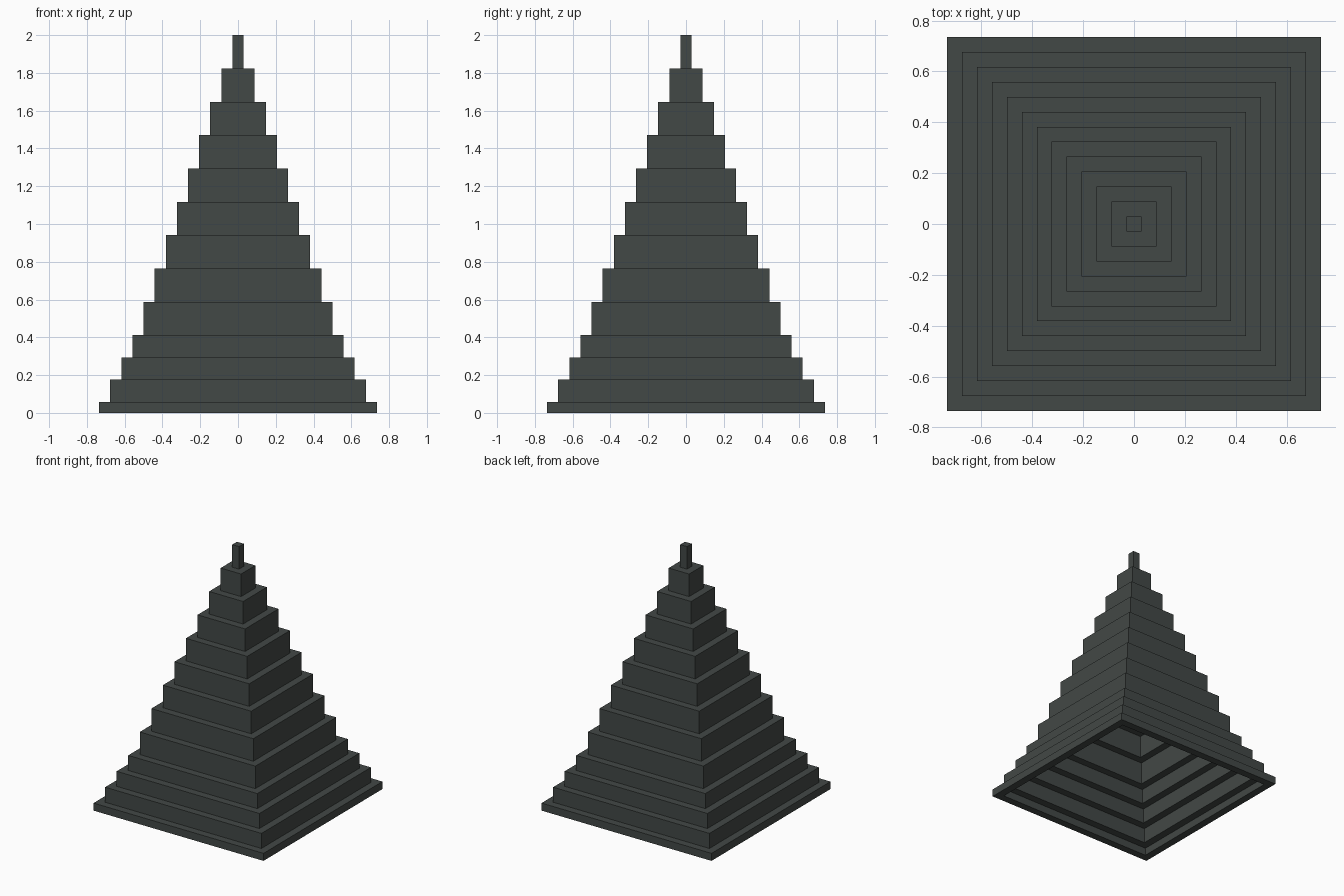
import bpy
import bmesh

cube = bpy.data.objects.get("Cube")
if cube:
    bpy.data.objects.remove(cube, do_unlink=True)

UNIT = 2 / 34                          # one step width; the tower is 34 steps tall
HEIGHTS = [1, 2, 2, 2] + [3] * 9       # tier heights in steps, bottom to top

slate = bpy.data.materials.new("dark_slate")
slate.use_nodes = True
color = (0.055, 0.065, 0.061, 1)
slate.diffuse_color = color
slate.node_tree.nodes["Principled BSDF"].inputs["Base Color"].default_value = color


def ring(bm, half, z):
    corners = [(-1, -1), (1, -1), (1, 1), (-1, 1)]
    return [bm.verts.new((x * half, y * half, z)) for x, y in corners]


def bridge(bm, a, b):
    for i in range(4):
        j = (i + 1) % 4
        bm.faces.new((a[i], a[j], b[j], b[i]))


def add_tier(name, outer, inner, z0, z1):
    """Square frame one step thick, or a solid post when inner is zero."""
    bm = bmesh.new()
    low, high = ring(bm, outer, z0), ring(bm, outer, z1)
    bridge(bm, low, high)
    if inner > 0:
        inner_low, inner_high = ring(bm, inner, z0), ring(bm, inner, z1)
        bridge(bm, high, inner_high)
        bridge(bm, inner_high, inner_low)
        bridge(bm, inner_low, low)
    else:
        bm.faces.new(high)
        bm.faces.new(low[::-1])
    bmesh.ops.recalc_face_normals(bm, faces=bm.faces)
    mesh = bpy.data.meshes.new(name)
    bm.to_mesh(mesh)
    bm.free()
    mesh.materials.append(slate)
    bpy.context.collection.objects.link(bpy.data.objects.new(name, mesh))


# Hollow stepped tiers, each one step narrower than the one below
z = 0
count = len(HEIGHTS)
for i, height in enumerate(HEIGHTS):
    outer = (count - i - 0.5) * UNIT
    last = i == count - 1
    name = "top_post" if last else f"tier_{i + 1}"
    add_tier(name, outer, 0 if last else outer - UNIT, z * UNIT, (z + height) * UNIT)
    z += height
